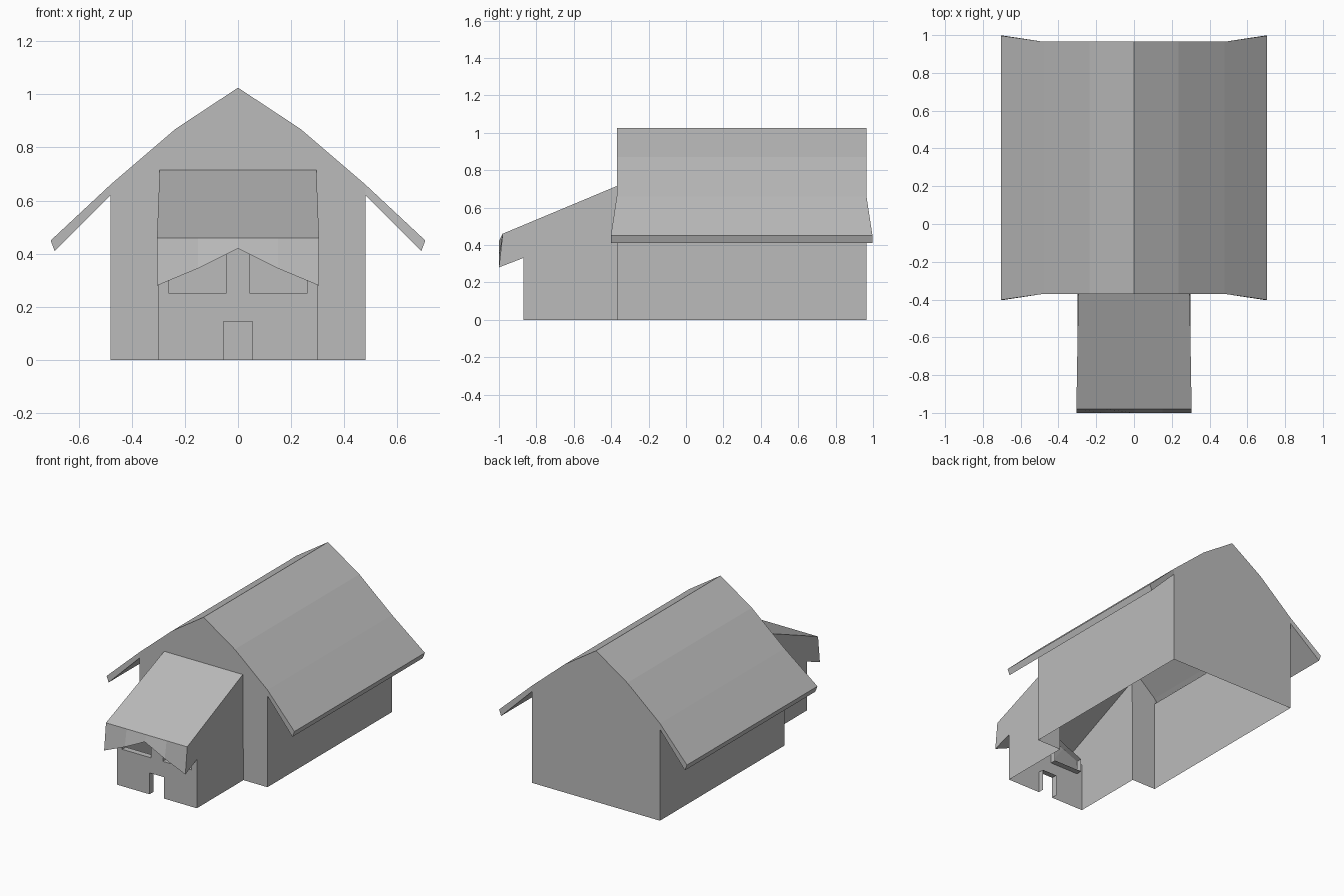
import bpy
import bmesh

cube = bpy.data.objects.get("Cube")
if cube:
    bpy.data.objects.remove(cube)

grey = bpy.data.materials.new("plain grey")
grey.use_nodes = True
color = (0.5, 0.5, 0.5, 1)
grey.diffuse_color = color
grey.node_tree.nodes["Principled BSDF"].inputs["Base Color"].default_value = color


def face(bm, points):
    return bm.faces.new([bm.verts.new(p) for p in points])


def mirror(profile):
    """Close a right-half (x, z) profile with its mirrored left half."""
    return profile + [(-x, z) for x, z in reversed(profile) if x > 0]


def strip(bm, a, b):
    """Quads between two equally long point rows."""
    for i in range(len(a) - 1):
        face(bm, [a[i], a[i + 1], b[i + 1], b[i]])


def finish(name, bm):
    bmesh.ops.remove_doubles(bm, verts=bm.verts, dist=0.0005)
    bmesh.ops.recalc_face_normals(bm, faces=bm.faces)
    mesh = bpy.data.meshes.new(name)
    bm.to_mesh(mesh)
    bm.free()
    mesh.materials.append(grey)
    obj = bpy.data.objects.new(name, mesh)
    bpy.context.collection.objects.link(obj)
    return obj


FRONT, BACK, FLARE = -0.37, 0.965, 0.032
PORCH, DEPTH = -0.87, 0.04

# Main hall: open-bottomed shell with a bent gable roof and flared eaves
eave = [(0.48, 0.62), (0.69, 0.41), (0.705, 0.45), (0.48, 0.66)]
ridge = [(0.235, 0.87), (0, 1.025)]
outline = mirror([(0.48, 0)] + eave + ridge)


def end_row(profile, y, side):
    return [(x, y + side * FLARE * (abs(x) > 0.6), z) for x, z in profile]


bm = bmesh.new()
strip(bm, end_row(outline, FRONT, -1), end_row(outline, BACK, 1))
opening = [(-0.3, 0), (-0.295, 0.715), (0.295, 0.715), (0.3, 0)]
gable = mirror([(0.48, 0), eave[0], eave[3]] + ridge)
face(bm, end_row(gable, BACK, 1))
face(bm, end_row(gable + opening, FRONT, -1))
for y, side in ((FRONT, -1), (BACK, 1)):
    for s in (1, -1):
        face(bm, end_row([(s * x, z) for x, z in eave], y, side))
finish("main_hall", bm)

# Annex shell: side walls, sloping roof, and a peaked visor
bm = bmesh.new()
visor = mirror([(0.305, 0.28), (0.15, 0.345), (0, 0.42)])
soffit = mirror([(0.3, 0.33), (0.15, 0.395), (0, 0.47)])
visor_row = [(x, -1, z) for x, z in visor]
brow_row = [(x, -0.98, 0.46) for x, z in visor]
soffit_row = [(x, PORCH, z) for x, z in soffit]
strip(bm, visor_row, brow_row)
strip(bm, visor_row, soffit_row)
face(bm, brow_row + [(-0.295, FRONT, 0.715), (0.295, FRONT, 0.715)])
for s in (1, -1):
    face(bm, [(s * 0.3, FRONT, 0), (s * 0.3, PORCH, 0), (s * 0.3, PORCH, 0.33),
              (s * 0.305, -1, 0.28), (s * 0.305, -0.98, 0.46),
              (s * 0.295, FRONT, 0.715)])
finish("annex_shell", bm)

# Annex front wall with a doorway and two slant-topped window openings
bm = bmesh.new()
door = [(-0.055, 0), (-0.055, 0.145), (0.055, 0.145), (0.055, 0)]
window = [(0.045, 0.25), (0.26, 0.25), (0.26, 0.34), (0.15, 0.385), (0.045, 0.435)]
windows = [[(s * x, z) for x, z in window] for s in (1, -1)]
edges = []
for loop in [[(-0.3, 0)] + door + [(0.3, 0)] + soffit] + windows:
    vs = [bm.verts.new((x, PORCH, z)) for x, z in loop]
    edges += [bm.edges.new((vs[i - 1], vs[i])) for i in range(len(vs))]
bmesh.ops.triangle_fill(bm, use_beauty=True, edges=edges, normal=(0, -1, 0))

# Inward reveals around the doorway and windows
for loop in [door] + [w + w[:1] for w in windows]:
    strip(bm, [(x, PORCH, z) for x, z in loop],
          [(x, PORCH + DEPTH, z) for x, z in loop])
finish("annex_front_wall", bm)
